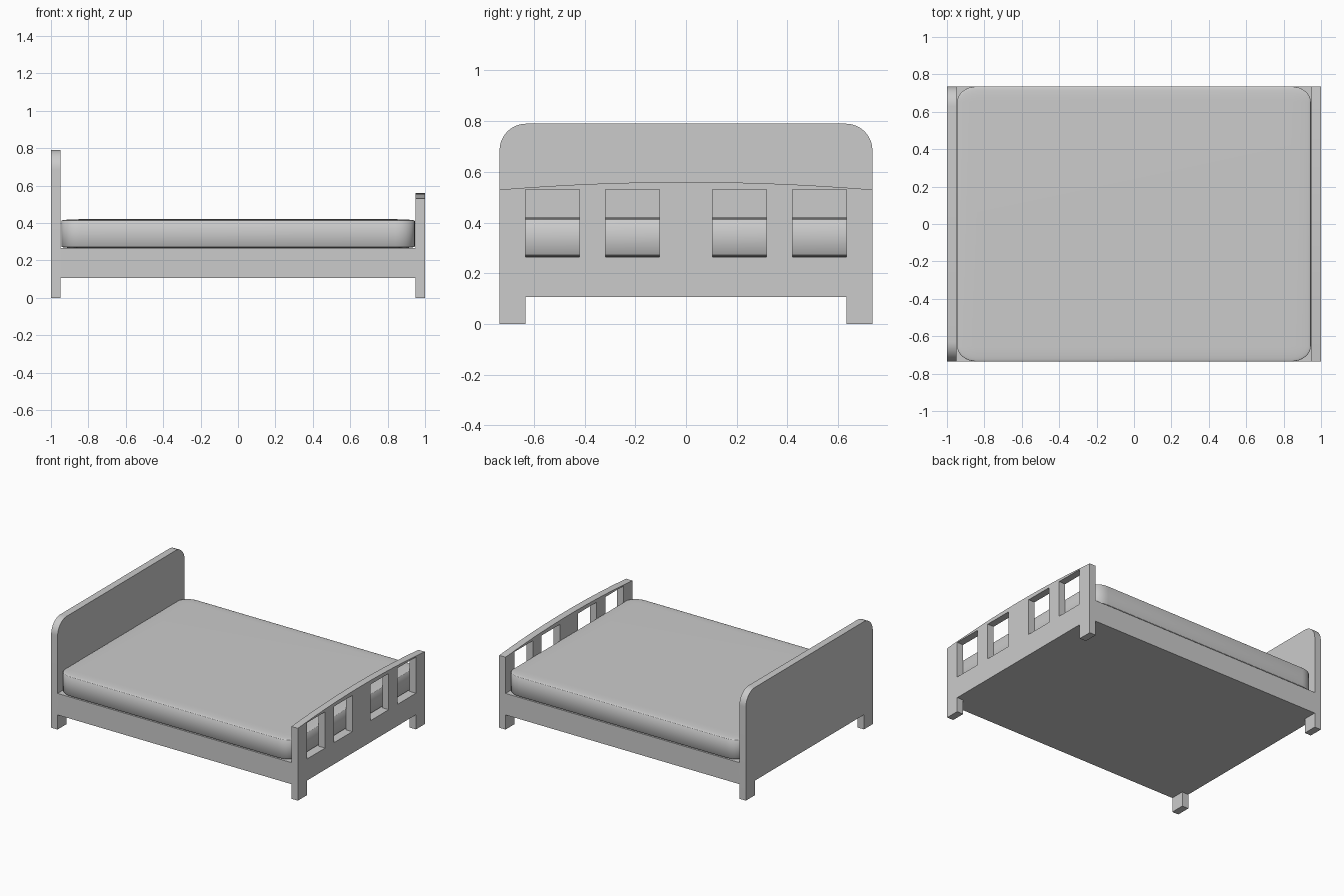
import bpy, bmesh, math
from mathutils import Matrix

if "Cube" in bpy.data.objects:
    bpy.data.objects.remove(bpy.data.objects["Cube"], do_unlink=True)

grey = bpy.data.materials.new("light_grey")
grey.use_nodes = True
COLOUR = (0.6, 0.6, 0.6, 1)
grey.diffuse_color = COLOUR
grey.node_tree.nodes["Principled BSDF"].inputs["Base Color"].default_value = COLOUR

HALF_Y, LEG_Y = 0.735, 0.632     # outer edge and inner face of the legs
RAIL_Z, DECK_Z = 0.107, 0.265    # underside and top of the frame
THICK = 0.052                    # thickness of the end boards


def finish(obj, angle):
    obj.data.materials.clear()
    obj.data.materials.append(grey)
    bpy.ops.object.select_all(action="DESELECT")
    obj.select_set(True)
    bpy.context.view_layer.objects.active = obj
    bpy.ops.object.shade_smooth_by_angle(angle=math.radians(angle))


def board(name, x, outlines):
    """Upright slab from (y, z) outlines; inner outlines become openings."""
    curve = bpy.data.curves.new(name, "CURVE")
    curve.dimensions = "2D"
    curve.fill_mode = "BOTH"
    curve.extrude = THICK / 2
    for points in outlines:
        spline = curve.splines.new("POLY")
        spline.points.add(len(points) - 1)
        for p, (y, z) in zip(spline.points, points):
            p.co = (y, z, 0, 1)
        spline.use_cyclic_u = True
    obj = bpy.data.objects.new(name, curve)
    bpy.context.collection.objects.link(obj)
    obj.rotation_euler = (math.pi / 2, 0, math.pi / 2)
    obj.location.x = x
    bpy.ops.object.select_all(action="DESELECT")
    obj.select_set(True)
    bpy.context.view_layer.objects.active = obj
    bpy.ops.object.convert(target="MESH")
    obj = bpy.context.object
    bm = bmesh.new()
    bm.from_mesh(obj.data)
    bmesh.ops.remove_doubles(bm, verts=bm.verts, dist=0.0001)
    bmesh.ops.recalc_face_normals(bm, faces=bm.faces)
    bm.to_mesh(obj.data)
    bm.free()
    finish(obj, 30)


def box(name, low, high, bevel=0.0):
    """Block between two corners, with rounding in proportion to each side."""
    bm = bmesh.new()
    bmesh.ops.create_cube(bm, size=2)
    if bevel:
        bmesh.ops.bevel(bm, geom=bm.edges[:], offset=bevel, segments=8,
                        profile=0.5, affect="EDGES")
    half = [(b - a) / 2 for a, b in zip(low, high)]
    mid = [(a + b) / 2 for a, b in zip(low, high)]
    bm.transform(Matrix.Translation(mid) @ Matrix.Diagonal((*half, 1)))
    mesh = bpy.data.meshes.new(name)
    bm.to_mesh(mesh)
    bm.free()
    obj = bpy.data.objects.new(name, mesh)
    bpy.context.collection.objects.link(obj)
    finish(obj, 60 if bevel else 30)


# Both boards share the legs and the notch between them
legs = [(-HALF_Y, 0), (-LEG_Y, 0), (-LEG_Y, RAIL_Z),
        (LEG_Y, RAIL_Z), (LEG_Y, 0), (HALF_Y, 0)]

# Headboard with rounded top corners
RADIUS, TOP = 0.105, 0.79
corner = [(HALF_Y - RADIUS + RADIUS * math.cos(a), TOP - RADIUS + RADIUS * math.sin(a))
          for a in (math.pi / 2 * i / 12 for i in range(13))]
head = legs + corner + [(-y, z) for y, z in reversed(corner)]
board("headboard", -1 + THICK / 2, [head])

# Footboard with a gently arched top and four openings
arch = [(HALF_Y * t, 0.56 - 0.03 * t * t) for t in (1 - i / 12 for i in range(25))]
openings = []
for y0, y1 in ((0.105, 0.317), (0.42, LEG_Y)):
    for s in (-1, 1):
        openings.append([(s * y0, DECK_Z), (s * y1, DECK_Z),
                         (s * y1, 0.53), (s * y0, 0.53)])
board("footboard", 1 - THICK / 2, [legs + arch] + openings)

# Frame and mattress
inner = 1 - THICK
box("bed_frame", (-inner, -HALF_Y, RAIL_Z), (inner, HALF_Y, DECK_Z))
box("mattress", (-0.945, -HALF_Y, DECK_Z), (0.945, HALF_Y, 0.42), bevel=0.11)
